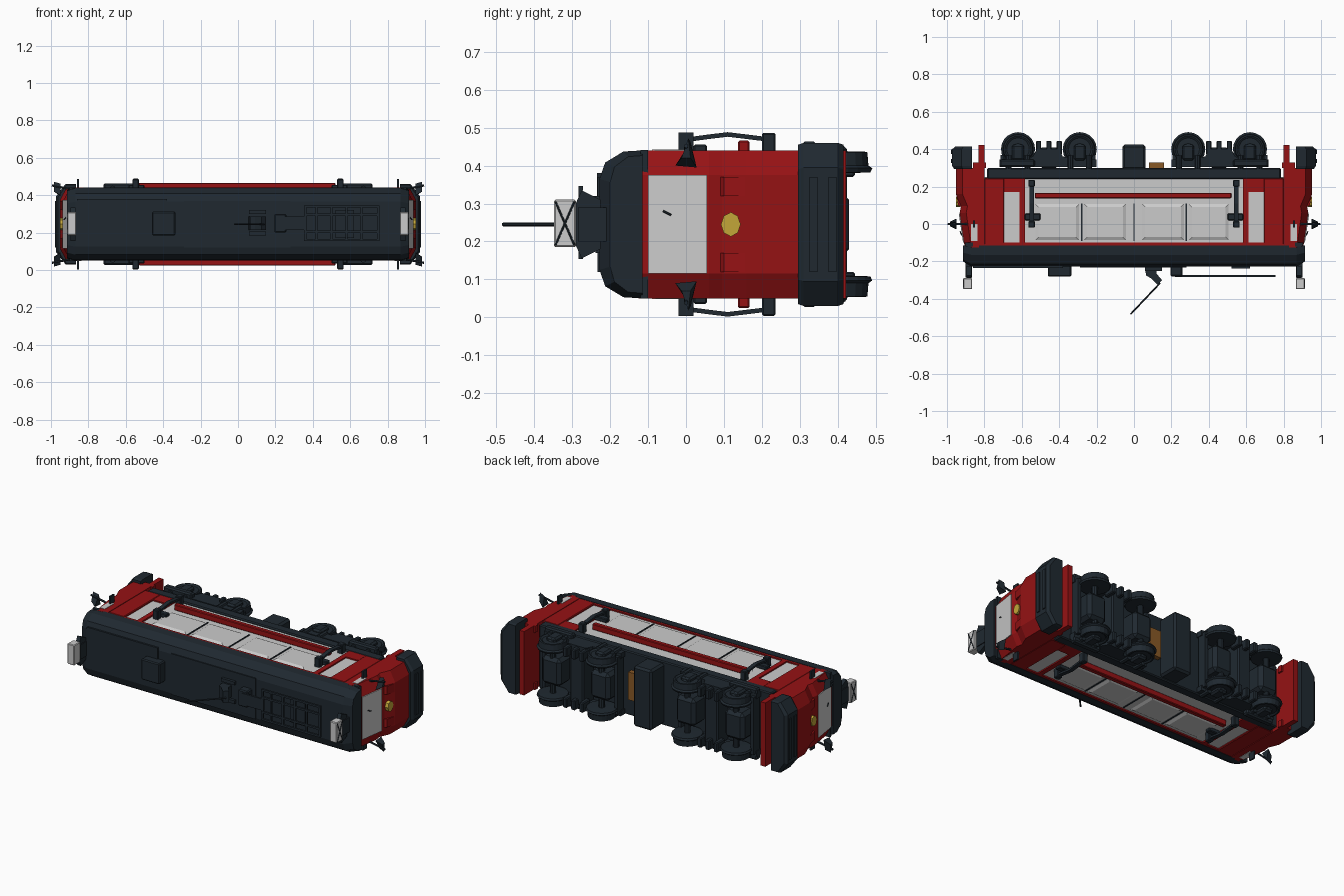
import bpy, bmesh, math
from mathutils import Vector

CZ = 0.245  # mid plane of the vehicle, which lies on its side


def mat(name, c):
    m = bpy.data.materials.new(name)
    m.diffuse_color = (*c, 1)
    return m


DARK = mat("dark_slate", (0.014, 0.022, 0.03))
RED = mat("red_paint", (0.30, 0.006, 0.007))
PALE = mat("pale_grey", (0.55, 0.55, 0.55))
YELLOW = mat("yellow", (0.55, 0.38, 0.04))
BROWN = mat("rust_brown", (0.25, 0.10, 0.02))
BOTH = (1, -1)
CORNERS = [(sx, sz) for sx in BOTH for sz in BOTH]


def loft(name, rings, material, sx=1, sz=1, bevel=0):
    """Skin a list of equal-length rings, cap the ends, mirror by sx / sz."""
    bm = bmesh.new()
    vs = [[bm.verts.new((x * sx, y, CZ + (z - CZ) * sz)) for x, y, z in r] for r in rings]
    n = len(vs[0])
    for a, b in zip(vs, vs[1:]):
        for i in range(n):
            bm.faces.new((a[i], a[(i + 1) % n], b[(i + 1) % n], b[i]))
    bm.faces.new(vs[0])
    bm.faces.new(vs[-1])
    bmesh.ops.recalc_face_normals(bm, faces=bm.faces)
    me = bpy.data.meshes.new(name)
    bm.to_mesh(me)
    bm.free()
    me.materials.append(material)
    ob = bpy.data.objects.new(name, me)
    bpy.context.collection.objects.link(ob)
    if bevel:
        mod = ob.modifiers.new("bevel", "BEVEL")
        mod.width, mod.segments = bevel, 1
    return ob


def box(name, x, y, z, material, sx=1, sz=1, bevel=0):
    ring = lambda zz: [(x[0], y[0], zz), (x[1], y[0], zz), (x[1], y[1], zz), (x[0], y[1], zz)]
    return loft(name, [ring(z[0]), ring(z[1])], material, sx, sz, bevel)


def along_x(name, prof, x0, x1, material, sx=1, sz=1):
    return loft(name, [[(x, y, z) for y, z in prof] for x in (x0, x1)], material, sx, sz)


def along_z(name, prof, z0, z1, material, sx=1, sz=1):
    return loft(name, [[(x, y, z) for x, y in prof] for z in (z0, z1)], material, sx, sz)


def lathe_z(name, cx, cy, prof, material, n=20, sx=1, sz=1):
    t = [2 * math.pi * i / n for i in range(n)]
    rings = [[(cx + r * math.cos(a), cy + r * math.sin(a), z) for a in t] for r, z in prof]
    return loft(name, rings, material, sx, sz)


def rod(name, p, q, r, material, sx=1, sz=1, n=6):
    p, q = Vector(p), Vector(q)
    u = (q - p).orthogonal().normalized()
    v = (q - p).normalized().cross(u)
    t = [2 * math.pi * i / n for i in range(n)]
    loft(name, [[c + r * (u * math.cos(a) + v * math.sin(a)) for a in t] for c in (p, q)],
         material, sx, sz)


# Roof: chamfered cross-section, narrowed towards both ends
half = [(-0.115, 0.05), (-0.165, 0.053), (-0.213, 0.082), (-0.228, 0.125)]
section = half + [(y, 2 * CZ - z) for y, z in reversed(half)]
rings = []
for x, k in ((-0.915, 0.75), (-0.87, 1), (0.87, 1), (0.915, 0.75)):
    rings.append([(x, -0.115 + (y + 0.115) * k, CZ + (z - CZ) * (0.93 if k < 1 else 1))
                  for y, z in section])
loft("roof", rings, DARK)

# Body core, frame and side walls
box("body_core", (-0.80, 0.80), (-0.115, 0.25), (0.068, 0.422), PALE)
box("underframe", (-0.785, 0.785), (0.24, 0.30), (0.05, 0.44), DARK, bevel=0.006)
for s in BOTH:
    box("side_wall", (-0.58, 0.58), (-0.10, 0.24), (0.422, 0.43), PALE, 1, s)
    box("roof_edge_stripe", (-0.80, 0.80), (-0.118, -0.10), (0.42, 0.438), RED, 1, s)
    box("side_red_rail", (-0.53, 0.52), (0.137, 0.167), (0.43, 0.466), RED, 1, s, 0.004)
    for x0, x1 in ((-0.53, -0.29), (-0.27, -0.04), (0.04, 0.27), (0.29, 0.51)):
        outer = [(x0, -0.09), (x1, -0.09), (x1, 0.11), (x0, 0.11)]
        inner = [(x0 + .02, -0.07), (x1 - .02, -0.07), (x1 - .02, 0.09), (x0 + .02, 0.09)]
        loft("side_panel", [[(x, y, 0.428) for x, y in outer],
                            [(x, y, 0.438) for x, y in inner]], PALE, 1, s)
    for x in (-0.28, 0, 0.28):
        box("panel_seam", (x - .004, x + .004), (-0.09, 0.11), (0.43, 0.434), DARK, 1, s)

# Door surrounds, doors and handrails at the four corners of the body
for sx, sz in CORNERS:
    box("door_post", (0.695, 0.80), (-0.11, 0.245), (0.415, 0.44), RED, sx, sz, 0.004)
    box("door_inner_post", (0.582, 0.612), (-0.10, 0.245), (0.415, 0.438), RED, sx, sz)
    box("door_sill", (0.612, 0.695), (0.17, 0.245), (0.415, 0.438), RED, sx, sz)
    box("door", (0.612, 0.695), (-0.10, 0.17), (0.42, 0.43), PALE, sx, sz)
    bow = [(0.0, 0.474), (0.06, 0.482), (0.11, 0.488), (0.16, 0.482), (0.225, 0.474)]
    prof = bow + [(y, z - 0.012) for y, z in reversed(bow)]
    along_x("handrail", prof, 0.535, 0.56, DARK, sx, sz)
    for y in (-0.02, 0.2):
        box("handrail_leg", (0.53, 0.565), (y, y + 0.036), (0.425, 0.486), DARK, sx, sz, 0.004)
    box("handrail_bracket", (0.50, 0.585), (0.02, 0.055), (0.43, 0.455), DARK, sx, sz, 0.004)

# Cabs
def plan(y, xe, c=0.035, w=0.195, x0=0.83):
    """Cab outline at height y: flat nose with chamfered corners."""
    pts = [(x0, y, CZ - w), (xe - c, y, CZ - w), (xe, y, CZ - w + 0.065)]
    return pts + [(x, yy, 2 * CZ - z) for x, yy, z in reversed(pts)]


for s in BOTH:
    loft("cab", [plan(-0.125, 0.905), plan(0.06, 0.932), plan(0.095, 0.925),
                 plan(0.16, 0.952), plan(0.30, 0.952)], RED, s)
    # windscreen lies on the sloping front
    loft("windscreen", [[(x, y, z) for x, y in
                         ((0.90, -0.10), (0.914, -0.10), (0.937, 0.055), (0.92, 0.055))]
                        for z in (0.115, 0.375)], PALE, s)
    rod("wiper", (0.93, -0.04, 0.27), (0.922, -0.06, 0.28), 0.003, DARK, s)
    # protruding end plate behind the cab, reaching down to the rails
    box("cab_bulkhead", (0.80, 0.832), (-0.115, 0.422), (0.05, 0.44), RED, s)
    # front badge plate, left blank
    t = [math.pi * i / 4 for i in range(8)]
    loft("nose_plate", [[(x, 0.118 + 0.026 * math.cos(a), CZ + 0.032 * math.sin(a)) for a in t]
                        for x in (0.93, 0.951)], YELLOW, s)
    for z in BOTH:
        box("side_window", (0.838, 0.872), (-0.09, 0.0), (0.436, 0.442), PALE, s, z)
        # lamp recess shoulders
        along_z("lamp_housing", [(0.915, 0.085), (0.94, 0.10), (0.952, 0.165), (0.915, 0.165)],
                0.32, 0.37, RED, s, z)
        # corner window posts of the roof
        along_z("windscreen_pillar", [(0.86, -0.12), (0.90, -0.12), (0.905, -0.10), (0.86, -0.10)],
                0.38, 0.441, DARK, s, z)
        # corner marker with cross arms
        rod("marker_arm", (0.86, 0.0, 0.425), (0.995, 0.0, 0.452), 0.006, DARK, s, z)
        box("marker_crossbar", (0.85, 0.86), (-0.02, 0.02), (0.41, 0.487), DARK, s, z)
        loft("marker_head", [[(0.95, -0.028, 0.40), (0.95, 0.028, 0.395), (0.95, 0.012, 0.462)],
                             [(0.985, -0.012, 0.42), (0.985, 0.012, 0.42), (0.985, 0.006, 0.472)]],
             DARK, s, z)
    # dark wrap-around buffer beam with red cap
    beam = [plan(0.295, 0.962, 0.045, 0.21, 0.865), plan(0.31, 0.972, 0.05, 0.215, 0.865),
            plan(0.40, 0.972, 0.05, 0.215, 0.865), plan(0.415, 0.955, 0.045, 0.21, 0.865)]
    loft("buffer_beam", beam, DARK, s)
    for y in (0.325, 0.375):
        box("buffer_beam_rib", (0.965, 0.978), (y, y + 0.022), (0.12, 0.37), DARK, s)
    # roof signal box on its stand
    box("signal_stand", (0.865, 0.90), (-0.285, -0.18), (0.20, 0.29), DARK, s)
    along_x("signal_bracket", [(-0.225, 0.18), (-0.275, 0.155), (-0.295, 0.20), (-0.295, 0.29),
                               (-0.275, 0.335), (-0.225, 0.31)], 0.87, 0.895, DARK, s)
    box("signal_panel", (0.865, 0.912), (-0.348, -0.29), (0.185, 0.31), PALE, s, 1, 0.004)
    for a, b in ((0.19, 0.305), (0.305, 0.19)):
        rod("signal_cross", (0.912, -0.344, a), (0.912, -0.294, b), 0.003, DARK, s)

# Bogies: wheels, axles, frames, boxes and motors
wheel = [(0.02, 0.448), (0.03, 0.43), (0.06, 0.43), (0.07, 0.437), (0.078, 0.435),
         (0.081, 0.40), (0.091, 0.393), (0.086, 0.382), (0.03, 0.38)]
for sx in BOTH:
    for cx in (0.29, 0.62):
        rod("axle", (cx, 0.40, 0.09), (cx, 0.40, 0.40), 0.018, DARK, sx, 1, 10)
        box("traction_motor", (cx - .065, cx + .065), (0.31, 0.43), (0.16, 0.33), DARK, sx, 1, 0.02)
        for sz in BOTH:
            lathe_z("wheel", cx, 0.40, wheel, DARK, 20, sx, sz)
            box("axle_box", (cx - .032, cx + .032), (0.34, 0.425), (0.42, 0.452), DARK, sx, sz, 0.01)
            for o in (-0.05, 0.05):
                rod("axle_spring", (cx + o, 0.295, 0.435), (cx + o, 0.365, 0.435),
                    0.016, DARK, sx, sz, 8)
    box("bogie_bolster", (0.41, 0.50), (0.30, 0.41), (0.08, 0.41), DARK, sx, 1, 0.008)
    for x in (0.205, 0.695):
        box("bogie_end_beam", (x, x + .02), (0.31, 0.37), (0.07, 0.42), DARK, sx)
    for sz in BOTH:
        along_z("bogie_side_frame", [(0.20, 0.305), (0.72, 0.305), (0.72, 0.345), (0.54, 0.36),
                                     (0.52, 0.40), (0.40, 0.40), (0.38, 0.36), (0.20, 0.345)],
                0.405, 0.437, DARK, sx, sz)
        box("bogie_damper", (0.53, 0.72), (0.305, 0.345), (0.425, 0.463), DARK, sx, sz, 0.008)
        for x in (0.40, 0.455, 0.51):
            box("brake_hanger", (x - .014, x + .014), (0.37, 0.445), (0.37, 0.43), DARK, sx, sz, 0.005)
        box("cab_step", (0.79, 0.86), (0.30, 0.33), (0.40, 0.44), RED, sx, sz)
box("centre_tank", (-0.062, 0.062), (0.29, 0.425), (0.06, 0.43), DARK, bevel=0.012)
box("underfloor_unit", (0.08, 0.16), (0.29, 0.33), (0.16, 0.33), BROWN)

# Roof equipment
box("roof_box", (-0.46, -0.335), (-0.282, -0.22), (0.185, 0.312), DARK, bevel=0.006)
box("roof_long_panel", (-0.86, -0.38), (-0.234, -0.22), (0.31, 0.38), DARK)
box("roof_mid_panel", (-0.29, 0.28), (-0.233, -0.22), (0.12, 0.37), DARK)
box("roof_hatch", (0.52, 0.62), (-0.238, -0.22), (0.17, 0.32), DARK)
# flat collector frame on posts
for z in (0.16, 0.205, 0.295, 0.34):
    box("collector_rail", (0.36, 0.755), (-0.284, -0.272), (z - .006, z + .006), DARK)
for x in (0.36, 0.42, 0.50, 0.58, 0.66, 0.75):
    box("collector_crossbar", (x - .006, x + .006), (-0.283, -0.273), (0.155, 0.345), DARK)
box("collector_arm", (0.22, 0.37), (-0.284, -0.272), (0.215, 0.285), DARK)
box("collector_base", (0.195, 0.258), (-0.28, -0.22), (0.20, 0.30), DARK, bevel=0.006)
# raised linkage with thin pole
along_z("linkage_block", [(0.055, -0.22), (0.065, -0.275), (0.09, -0.29), (0.125, -0.325),
                          (0.15, -0.30), (0.12, -0.265), (0.12, -0.22)], 0.215, 0.285, DARK)
for z in (0.195, 0.31):
    box("linkage_foot", (0.06, 0.15), (-0.25, -0.22), (z - .01, z + .01), DARK)
rod("linkage_pole", (0.14, -0.315, CZ), (-0.018, -0.482, CZ), 0.005, DARK)
